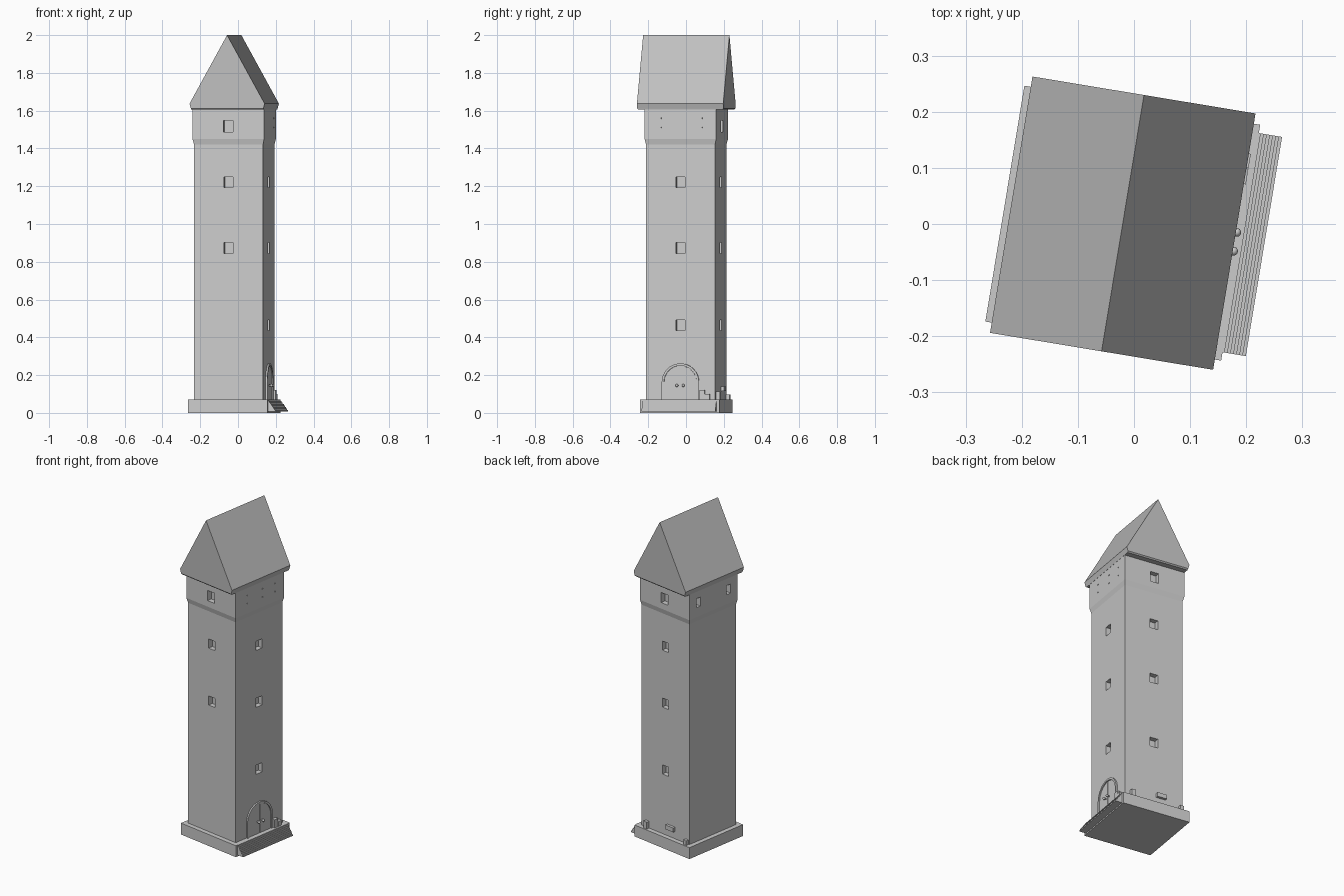
import bpy, bmesh, math
from mathutils import Matrix, Vector

if "Cube" in bpy.data.objects:
    bpy.data.objects.remove(bpy.data.objects["Cube"])

# The whole tower stands slightly turned about the vertical axis
PLACE = Matrix.Translation((-0.02, 0.0015, 0)) @ Matrix.Rotation(math.radians(-9.4), 4, 'Z')
HALF, TOP_HALF = 0.185, 0.192


def material(name, grey):
    m = bpy.data.materials.new(name)
    m.use_nodes = True
    colour = (grey, grey, grey, 1)
    m.diffuse_color = colour
    m.node_tree.nodes["Principled BSDF"].inputs["Base Color"].default_value = colour
    return m


WALL = material("wall_grey", 0.6)
ROOF = material("roof_grey", 0.52)


def finish(name, bm, mat=WALL):
    bmesh.ops.remove_doubles(bm, verts=bm.verts, dist=0.00005)
    bmesh.ops.recalc_face_normals(bm, faces=bm.faces)
    bm.transform(PLACE)
    mesh = bpy.data.meshes.new(name)
    bm.to_mesh(mesh)
    bm.free()
    mesh.materials.append(mat)
    ob = bpy.data.objects.new(name, mesh)
    bpy.context.scene.collection.objects.link(ob)
    return ob


def add_box(bm, centre, size):
    m = Matrix.Translation(centre) @ Matrix.Diagonal((*size, 1))
    bmesh.ops.create_cube(bm, size=1, matrix=m)


def box(name, centre, size):
    bm = bmesh.new()
    add_box(bm, centre, size)
    return finish(name, bm)


def stack(name, levels, mat=WALL):
    """Solid through rectangles given as (height, half width, half depth)."""
    bm = bmesh.new()
    rings = [[bm.verts.new((sx * hx, sy * hy, z))
              for sx, sy in ((-1, -1), (1, -1), (1, 1), (-1, 1))] for z, hx, hy in levels]
    for low, high in zip(rings, rings[1:]):
        for i in range(4):
            j = (i + 1) % 4
            bm.faces.new((low[i], low[j], high[j], high[i]))
    bm.faces.new(rings[0][::-1])
    if levels[-1][1] > 0:
        bm.faces.new(rings[-1])
    return finish(name, bm, mat)


def prism(name, outline, direction):
    bm = bmesh.new()
    face = bm.faces.new([bm.verts.new(p) for p in outline])
    out = bmesh.ops.extrude_face_region(bm, geom=[face])
    moved = [g for g in out["geom"] if isinstance(g, bmesh.types.BMVert)]
    bmesh.ops.translate(bm, verts=moved, vec=Vector(direction))
    return finish(name, bm)


# Plinth, shaft with wider top storey, and gabled roof
stack("plinth", [(0, 0.213, 0.213), (0.07, 0.213, 0.213)])
shaft = stack("shaft", [(0.06, HALF, HALF), (1.42, HALF, HALF),
                        (1.45, TOP_HALF, TOP_HALF), (1.61, TOP_HALF, TOP_HALF)])
stack("roof", [(1.605, 0.193, 0.225), (1.612, 0.1945, 0.2315),
               (1.637, 0.2015, 0.2315), (2.0, 0, 0.2315)], ROOF)

# Window recesses cut into the shaft
cut = bmesh.new()


def recess(side, along, z, width, height, depth=0.03):
    sx, sy = side
    wall = TOP_HALF if z > 1.45 else HALF
    centre = (sx * wall + abs(sy) * along, sy * wall + abs(sx) * along, z)
    size = (2 * depth if sx else width, 2 * depth if sy else width, height)
    add_box(cut, centre, size)


FRONT, BACK, DOOR_SIDE, BLANK_SIDE = (0, -1), (0, 1), (1, 0), (-1, 0)
LOW, MID, HIGH, TOP = 0.463, 0.873, 1.222, 1.518
for side, heights in ((FRONT, (MID, HIGH)), (BACK, (LOW, MID, HIGH)),
                      (DOOR_SIDE, (LOW, MID, HIGH))):
    for z in heights:
        recess(side, 0, z, 0.05, 0.056)
for side in (FRONT, BACK):
    recess(side, 0, TOP, 0.053, 0.062)
for y in (-0.12, 0.12):
    recess(BLANK_SIDE, y, 1.535, 0.03, 0.055)
for y in (-0.1, 0.02, 0.12):
    for z in (1.51, 1.56):
        recess(DOOR_SIDE, y, z, 0.006, 0.006, 0.006)
cutter = finish("window_cutter", cut)
cutter.hide_render = True
cutter.hide_viewport = True
mod = shaft.modifiers.new("windows", 'BOOLEAN')
mod.operation = 'DIFFERENCE'
mod.solver = 'EXACT'
mod.object = cutter


# Arched door: surround, two leaves and knobs
def arch(x, r, base, spring, start=0, end=180, n=16):
    pts = []
    for i in range(n + 1):
        a = math.radians(start + (end - start) * i / n)
        pts.append((x, r * math.cos(a), spring + r * math.sin(a)))
    return [(x, pts[0][1], base)] + pts + [(x, pts[-1][1], base)]


SPRING, FLOOR = 0.162, 0.07
outer = arch(HALF - 0.005, 0.1, FLOOR, SPRING)
inner = arch(HALF - 0.005, 0.088, FLOOR, SPRING)
prism("door_surround", outer + inner[::-1], (0.014, 0, 0))
for s, label in ((1, "back"), (-1, "front")):
    leaf = [(x, s * (max(y, 0) + 0.002), z) for x, y, z in
            arch(HALF - 0.005, 0.085, FLOOR, SPRING, 0, 90, 8)]
    prism("door_leaf_" + label, leaf, (0.009, 0, 0))
    bm = bmesh.new()
    bmesh.ops.create_uvsphere(bm, u_segments=10, v_segments=6, radius=0.008,
                              matrix=Matrix.Translation((0.203, s * 0.017, 0.145)))
    bmesh.ops.create_cone(bm, cap_ends=True, segments=8, radius1=0.004, radius2=0.004, depth=0.016,
                          matrix=Matrix.Translation((0.195, s * 0.017, 0.145))
                          @ Matrix.Rotation(math.pi / 2, 4, 'Y'))
    knob = finish("door_knob_" + label, bm)
    for p in knob.data.polygons:
        p.use_smooth = True

# Steps leading up to the plinth
STEPS, REACH, LOWEST = 8, 0.044, 0.008
profile = [(0.2, -0.198, LOWEST), (0.211 + REACH, -0.198, LOWEST)]
for i in range(STEPS):
    z = LOWEST + (i + 1) * (FLOOR - LOWEST) / STEPS
    for k in (i, i + 1):
        profile.append((0.211 + REACH * (1 - k / STEPS), -0.198, z))
profile.append((0.2, -0.198, FLOOR))
prism("entrance_steps", profile, (0, 0.396, 0))

# Stones on the ledge and a small slab on the back wall
box("stone_tall", (0.194, 0.118, 0.094), (0.022, 0.028, 0.052))
box("stone_short", (0.194, 0.146, 0.084), (0.022, 0.026, 0.032))
box("ledge_stone_left", (0.14, 0.194, 0.09), (0.026, 0.022, 0.044))
box("ledge_stone_right", (-0.17, 0.196, 0.083), (0.022, 0.02, 0.03))
box("back_wall_slab", (-0.045, 0.191, 0.128), (0.06, 0.02, 0.026))
